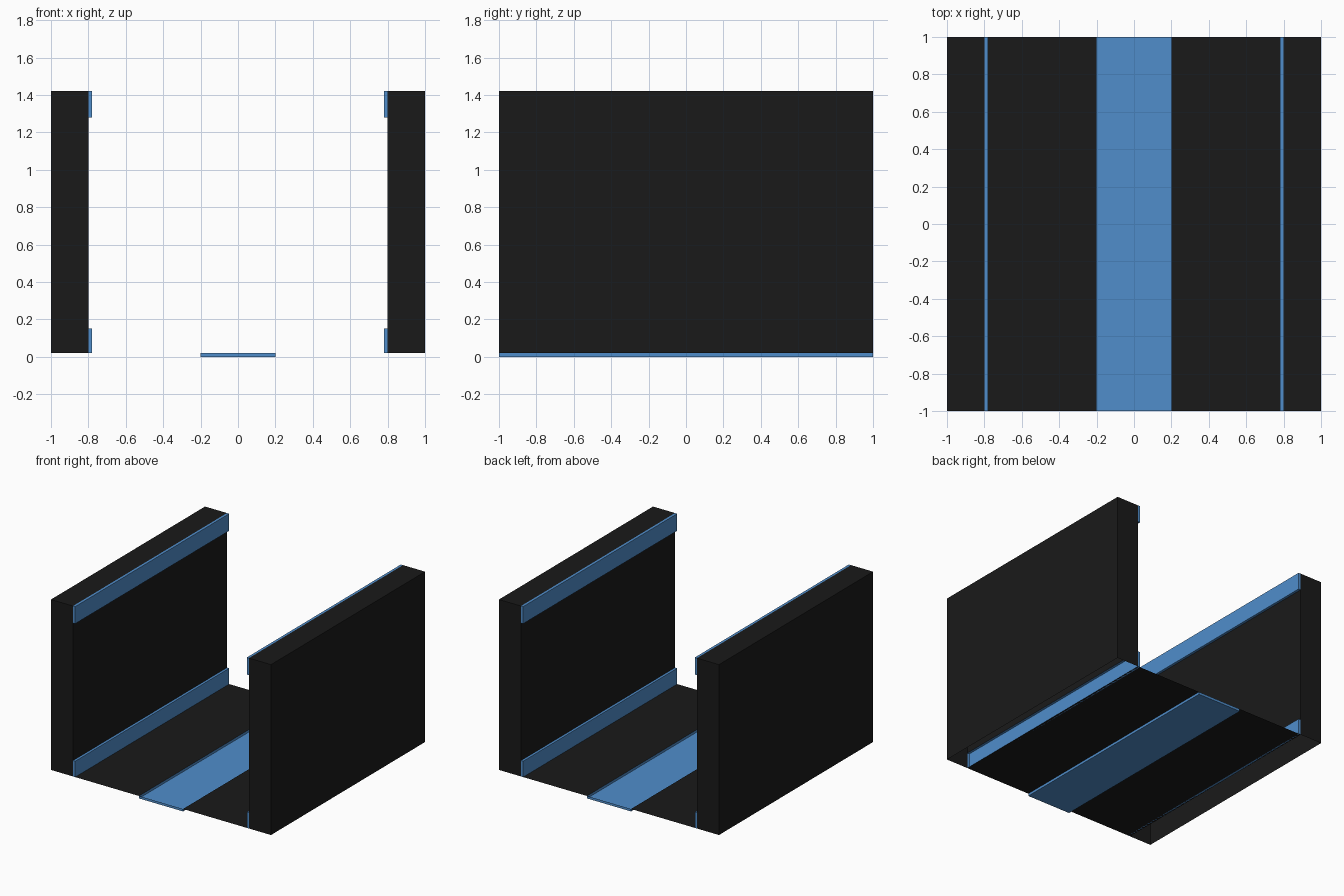
import bpy, bmesh
from mathutils import Vector

if "Cube" in bpy.data.objects:
    bpy.data.objects.remove(bpy.data.objects["Cube"])

FLOOR_Z = 0.02
TRIM = 0.02                       # depth of the blue bands
STEPS = (0.13, 1.13, 0.14)        # lower trim, plain wall, upper trim
DARK, BLUE = 0, 1


def material(name, color):
    mat = bpy.data.materials.new(name)
    mat.diffuse_color = color
    mat.use_nodes = True
    mat.node_tree.nodes["Principled BSDF"].inputs["Base Color"].default_value = mat.diffuse_color
    return mat


def extrude(bm, face, offset, mat):
    """Push a face along offset, leaving its base open; return cap and sides."""
    offset = Vector(offset)
    old = list(face.verts)
    new = [bm.verts.new(v.co + offset) for v in old]
    n = len(old)
    sides = [bm.faces.new((old[i], old[(i + 1) % n], new[(i + 1) % n], new[i]))
             for i in range(n)]
    cap = bm.faces.new(new)
    bmesh.ops.delete(bm, geom=[face], context='FACES_ONLY')
    for f in sides + [cap]:
        f.material_index = mat
        f.normal_update()
    return cap, sides


bm = bmesh.new()

# Floor sheet divided into lengthwise strips
xs = (-1, -0.8, -0.2, 0.2, 0.8, 1)
rows = [[bm.verts.new((x, y, FLOOR_Z)) for y in (-1, 1)] for x in xs]
strips = [bm.faces.new((a[0], b[0], b[1], a[1])) for a, b in zip(rows, rows[1:])]

# Central runner, sunk into the floor
extrude(bm, strips[2], (0, 0, -FLOOR_Z), BLUE)

# Hollow side walls raised in three steps, with trim bands on the inner faces
for cap, inward in ((strips[0], 1), (strips[4], -1)):
    inner = []
    for height in STEPS:
        cap, sides = extrude(bm, cap, (0, 0, height), DARK)
        inner.append(max(sides, key=lambda f: f.normal.x * inward))
    for face in (inner[0], inner[2]):
        extrude(bm, face, (inward * TRIM, 0, 0), BLUE)

mesh = bpy.data.meshes.new("corridor")
bm.to_mesh(mesh)
bm.free()
mesh.materials.append(material("dark_panel", (0.01, 0.01, 0.01, 1)))
mesh.materials.append(material("blue_trim", (0.08, 0.27, 0.6, 1)))
corridor = bpy.data.objects.new("corridor_section", mesh)
bpy.context.collection.objects.link(corridor)
